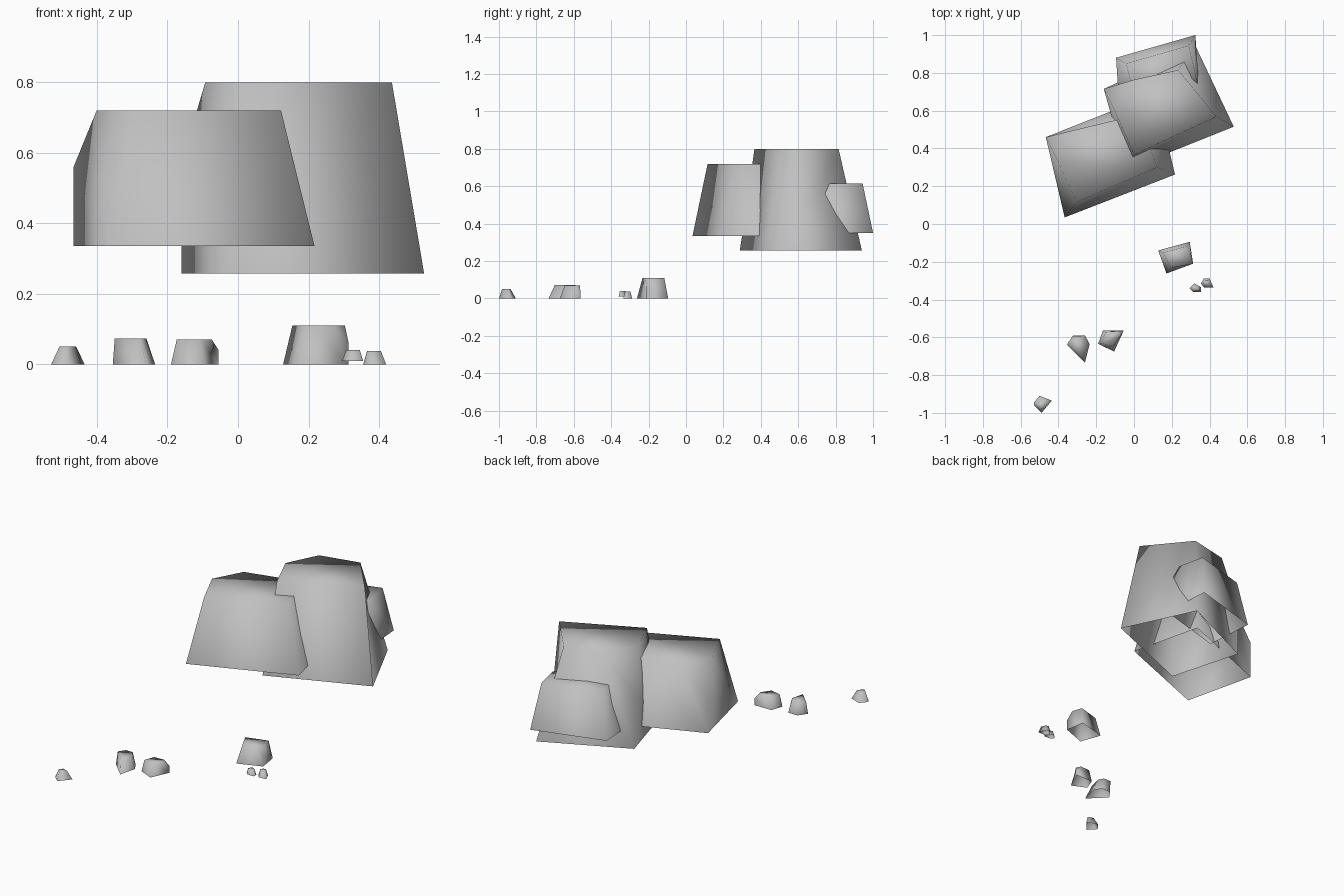
import bpy
from mathutils import Vector

cube = bpy.data.objects.get("Cube")
if cube:
    bpy.data.objects.remove(cube, do_unlink=True)

# Single stone colour
stone = bpy.data.materials.new("stone_grey")
stone.use_nodes = True
GREY = (0.53, 0.53, 0.53, 1)
stone.diffuse_color = GREY
stone.node_tree.nodes["Principled BSDF"].inputs["Base Color"].default_value = GREY


def make_object(name, verts, faces, sharp):
    """Smooth-shaded, open-bottomed shell with chosen hard edges."""
    mesh = bpy.data.meshes.new(name)
    mesh.from_pydata(verts, [], faces)
    mesh.materials.append(stone)
    for face in mesh.polygons:
        face.use_smooth = True
    for edge in mesh.edges:
        edge.use_edge_sharp = tuple(sorted(edge.vertices)) in sharp
    obj = bpy.data.objects.new(name, mesh)
    bpy.context.collection.objects.link(obj)


def block(name, base, low, high, top):
    """Tapered block with one upper corner cut off; top is in base-relative u, v."""
    a, b, c, d = [Vector(p) for p in base]

    def spot(u, v):
        return a.lerp(b, u).lerp(d.lerp(c, u), v)

    verts = [(p.x, p.y, low) for p in (a, b, c, d)]
    verts += [(*spot(u, v), high) for u, v in top]
    verts.append((d.x, d.y, low + 0.58 * (high - low)))
    faces = [(0, 1, 5, 4), (1, 2, 6, 5), (2, 3, 9, 7, 6),
             (3, 0, 4, 8, 9), (9, 8, 7), (4, 5, 6, 7, 8)]
    make_object(name, verts, faces, {(4, 5)})


def pebble(name, outline, low, high, scale, shift=(0, 0)):
    """Small tapered stone on an irregular outline, listed anticlockwise."""
    n = len(outline)
    pts = [Vector(p) for p in outline]
    mid = sum(pts, Vector((0, 0))) / n
    verts = [(p.x, p.y, low) for p in pts]
    verts += [(*(mid + (p - mid) * scale + Vector(shift)), high) for p in pts]
    faces = [(i, (i + 1) % n, n + (i + 1) % n, n + i) for i in range(n)]
    faces.append(tuple(range(n, 2 * n)))
    make_object(name, verts, faces, set())


# Large floating blocks
block("tall_boulder", [(-.04, .288), (.528, .515), (.327, .94), (-.16, .715)], .257, .8,
      [(.1, .13), (.9, .18), (.75, .84), (.31, .95), (.05, .655)])
block("wide_boulder", [(-.367, .035), (.217, .262), (.115, .69), (-.467, .46)], .335, .72,
      [(.13, .12), (.865, .16), (.82, .84), (.26, .95), (.055, .66)])
SIDE_TOP = [(.09, .15), (.88, .15), (.8, .84), (.28, .95), (.03, .7)]
block("back_boulder", [(.325, 1), (-.095, .88), (-.075, .58), (.345, .7)], .35, .615, SIDE_TOP)

# Scattered smaller stones
block("small_boulder", [(.295, -.095), (.128, -.14), (.172, -.262), (.313, -.21)], 0, .11, SIDE_TOP)
block("pointed_pebble", [(-.165, -.565), (-.19, -.635), (-.105, -.675), (-.055, -.565)],
      0, .07, SIDE_TOP)
pebble("flat_pebble", [(-.355, -.64), (-.26, -.735), (-.235, -.635), (-.26, -.59), (-.32, -.59)],
       0, .073, .75, (-.012, .01))
pebble("far_pebble", [(-.53, -.96), (-.49, -1), (-.435, -.935), (-.5, -.91), (-.53, -.945)],
       0, .05, .5, (.007, -.008))
pebble("chip_left", [(.295, -.34), (.315, -.36), (.355, -.36), (.355, -.335), (.32, -.315)],
       .01, .04, .65)
pebble("chip_right", [(.355, -.315), (.37, -.335), (.42, -.335), (.4, -.288), (.37, -.288)],
       0, .038, .6)
